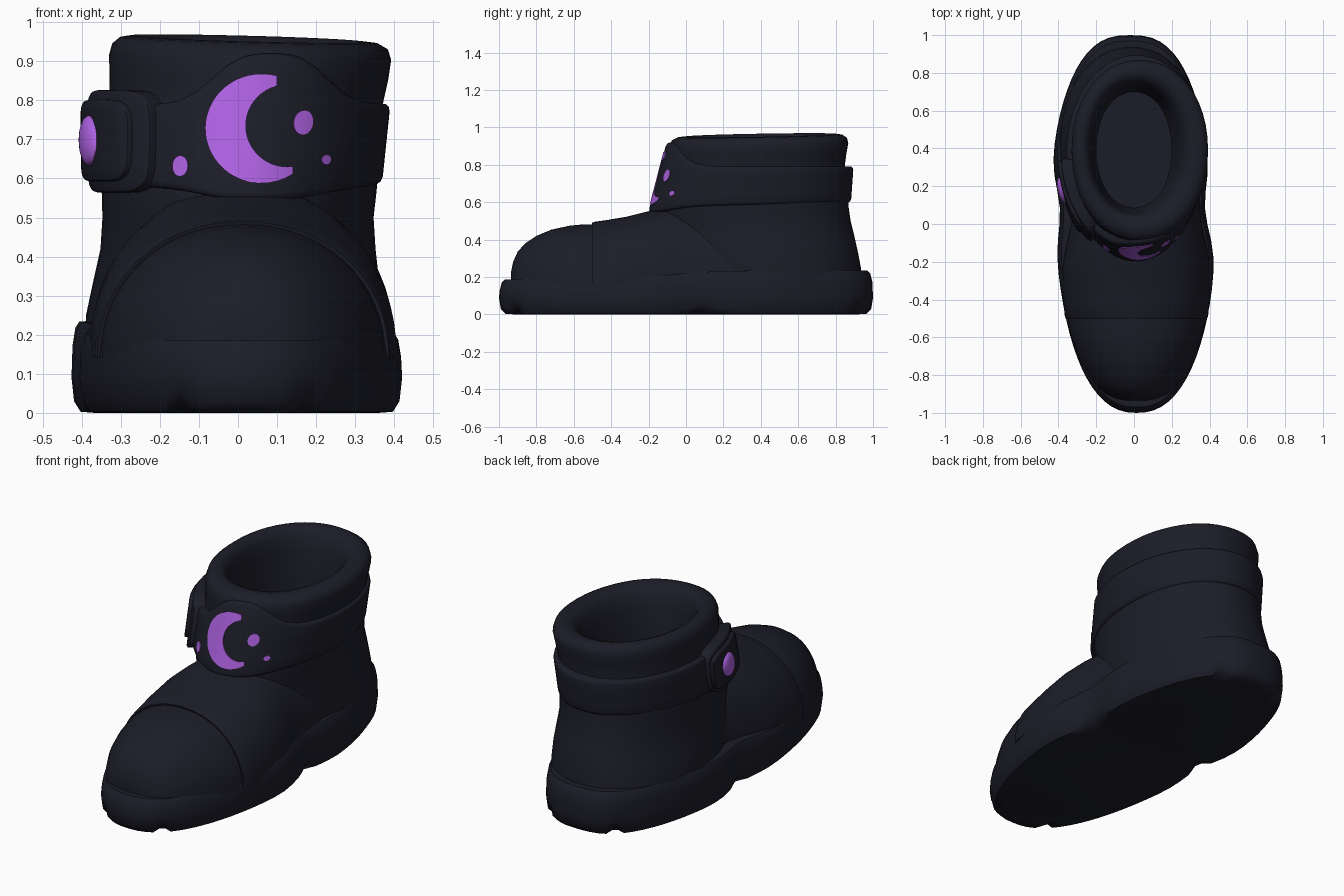
import bpy, bmesh
from math import sin, cos, pi, asin, exp, tanh, radians, copysign

cube = bpy.data.objects.get("Cube")
if cube:
    bpy.data.objects.remove(cube, do_unlink=True)


def material(name, rgb):
    m = bpy.data.materials.new(name)
    m.use_nodes = True
    m.diffuse_color = (*rgb, 1)
    m.node_tree.nodes["Principled BSDF"].inputs["Base Color"].default_value = (*rgb, 1)
    return m


LEATHER = material("dark_leather", (0.0115, 0.012, 0.021))
PURPLE = material("purple", (0.42, 0.12, 0.75))


def loft(name, rings, mat, cyclic=False, angle=45):
    """Skin a list of closed rings; end rings are capped unless cyclic."""
    bm = bmesh.new()
    loops = [[bm.verts.new(p) for p in ring] for ring in rings]
    pairs = list(zip(loops, loops[1:]))
    if cyclic:
        pairs.append((loops[-1], loops[0]))
    for a, b in pairs:
        for i in range(len(a)):
            j = (i + 1) % len(a)
            bm.faces.new((a[i], a[j], b[j], b[i]))
    if not cyclic:
        bm.faces.new(loops[0])
        bm.faces.new(loops[-1])
    bmesh.ops.recalc_face_normals(bm, faces=bm.faces)
    mesh = bpy.data.meshes.new(name)
    bm.to_mesh(mesh)
    bm.free()
    mesh.materials.append(mat)
    ob = bpy.data.objects.new(name, mesh)
    bpy.context.collection.objects.link(ob)
    bpy.ops.object.select_all(action='DESELECT')
    ob.select_set(True)
    bpy.context.view_layer.objects.active = ob
    bpy.ops.object.shade_smooth_by_angle(angle=radians(angle))
    return ob


def spow(v, p):
    return copysign(abs(v) ** p, v)


def angles(n):
    return [2 * pi * i / n for i in range(n)]


# Sole: waisted outline with small tread notches along the lower edge
SEG = 72
NOTCHES = {4, 68, 32, 40, 19, 53}


def sole_ring(inset, z, low=False, top=False):
    ring = []
    for i, a in enumerate(angles(SEG)):
        y = -cos(a)
        s = abs(sin(a))
        back = 0.5 + 0.5 * tanh(4 * y)
        w = (0.422 + 0.012 * back) * s ** (0.85 - 0.1 * back)
        w -= 0.045 * exp(-((y - 0.08) / 0.18) ** 2)  * s
        notch = low and i in NOTCHES
        d = inset + (0.02 if notch else 0)
        zz = z + (0.025 if notch else 0)
        if top:
            zz += 0.024 * tanh(4 * (y + 0.1))
        x = copysign(max(w - 0.7 * d * s, 0), sin(a)) if s > 1e-6 else 0
        ring.append((x - 0.003 - 0.017 * tanh(4 * y), y * (1 - d), zz))
    return ring


loft("sole", [sole_ring(0.09, 0), sole_ring(0.035, 0.003, True), sole_ring(0.01, 0.03, True),
              sole_ring(0, 0.09), sole_ring(0.004, 0.15, top=True),
              sole_ring(0.015, 0.195, top=True), sole_ring(0.03, 0.211, top=True),
              sole_ring(0.08, 0.211, top=True)], LEATHER)


# Foot: arched sections (y, half width, height)
def arch(y, w, h, n=2.0, base=0.14):
    pts = []
    for i in range(33):
        t = pi * i / 32
        pts.append((0.013 + w * spow(cos(t), 2 / n), y, base + (h - base) * spow(sin(t), 2 / n)))
    return pts


loft("toe_cap", [arch(*s, 2.1) for s in (
    (-0.935, 0.05, 0.23), (-0.925, 0.11, 0.28), (-0.9, 0.165, 0.335), (-0.86, 0.21, 0.38),
    (-0.8, 0.255, 0.42), (-0.72, 0.3, 0.453), (-0.62, 0.338, 0.475), (-0.54, 0.36, 0.482),
    (-0.46, 0.368, 0.48))], LEATHER)

loft("vamp", [arch(*s) for s in (
    (-0.485, 0.35, 0.465, 2.1), (-0.5, 0.365, 0.482, 2.1), (-0.502, 0.373, 0.49, 2.1),
    (-0.49, 0.379, 0.495, 2.12), (-0.42, 0.386, 0.505, 2.2), (-0.32, 0.393, 0.522, 2.3),
    (-0.2, 0.389, 0.552, 2.35), (-0.1, 0.37, 0.575, 2.3), (0.0, 0.348, 0.58, 2.3),
    (0.1, 0.338, 0.57, 2.4), (0.2, 0.336, 0.55, 2.4), (0.32, 0.336, 0.5, 2.3))], LEATHER)


# Shaft: heel, ankle, rolled collar and lining (z, centre x, half width, front y, back y)
def oval(z, cx, rx, yf, yb, n=2.1):
    cy, ry = (yf + yb) / 2, (yb - yf) / 2
    tilt = max(0, (z - 0.7) / 0.27) * 0.022
    return [(cx + rx * spow(sin(a), 2 / n), cy - ry * spow(cos(a), 2 / n),
             z - tilt * sin(a) * 0.4 - tilt * cos(a) * 0.35) for a in angles(48)]


loft("shaft", [oval(*s) for s in (
    (0.15, -0.013, 0.375, -0.06, 0.94), (0.25, -0.013, 0.376, -0.08, 0.935),
    (0.33, -0.005, 0.367, -0.11, 0.92), (0.42, 0, 0.352, -0.13, 0.90),
    (0.5, 0, 0.347, -0.15, 0.88), (0.57, 0.003, 0.352, -0.16, 0.87),
    (0.7, 0.01, 0.352, -0.12, 0.86), (0.8, 0.022, 0.35, -0.09, 0.85),
    (0.86, 0.028, 0.357, -0.09, 0.858), (0.91, 0.031, 0.361, -0.088, 0.868),
    (0.938, 0.031, 0.353, -0.075, 0.86), (0.954, 0.028, 0.33, -0.045, 0.835),
    (0.958, 0.025, 0.3, -0.01, 0.805), (0.948, 0.02, 0.272, 0.025, 0.775),
    (0.92, 0.015, 0.25, 0.045, 0.75), (0.85, 0.01, 0.232, 0.06, 0.73),
    (0.72, 0.003, 0.215, 0.075, 0.715), (0.6, 0, 0.2, 0.085, 0.7))], LEATHER)


# Strap surface: point at angle a (0 = front) and height z, pushed out by off
def strap_shape(z):
    t = (z - 0.57) / 0.21
    return 0.005 + 0.01 * t, 0.362 + 0.012 * t, -0.2 + 0.26 * (z - 0.55), 0.88 + 0.015 * t


def wrap(a, z, off=0.0):
    cx, rx, yf, yb = strap_shape(z)
    return (cx + (rx + off) * sin(a), (yf + yb) / 2 - ((yb - yf) / 2 + off) * cos(a), z)


def flare(a, width):
    x = 0.38 * sin(a)
    return exp(-(abs(x - 0.065) / width) ** 3) if cos(a) > 0 else 0


def strap_section(a):
    z0 = 0.575 - 0.03 * flare(a, 0.2) + 0.0125 * (1 - cos(a))
    z1 = 0.79 + 0.13 * flare(a, 0.175)
    edge = [(0, -0.06), (0, -0.012), (0.006, -0.004), (0.018, 0)]
    pts = [(z0 + d, o) for d, o in edge]
    pts += [(z0 + (z1 - z0) * k, 0) for k in (0.3, 0.5, 0.7)]
    pts += [(z1 - d, o) for d, o in reversed(edge)]
    return [wrap(a, z, o) for z, o in pts]


loft("strap", [strap_section(a) for a in angles(96)], LEATHER, cyclic=True)


# Pads that follow the strap: profile holds (scale, offset) pairs
def pad(name, a0, z0, half_a, half_z, profile, mat, n=2.0, seg=40):
    loft(name, [[wrap(a0 + half_a * s * spow(cos(t), 2 / n),
                      z0 + half_z * s * spow(sin(t), 2 / n), o) for t in angles(seg)]
                for s, o in profile], mat)


def plate(low, high):
    return [(1, low), (1, high - 0.012), (0.985, high - 0.004), (0.94, high),
            (0.7, high), (0.4, high), (0.1, high)]


pad("buckle_base", radians(-62), 0.695, 0.44, 0.132, plate(-0.05, 0.028), LEATHER, 4.5)
pad("buckle_plate", radians(-66), 0.697, 0.36, 0.105, plate(0.0, 0.046), LEATHER, 4.5)
pad("buckle_gem", radians(-71), 0.697, 0.125, 0.064,
    [(1, 0.03), (1, 0.048), (0.9, 0.056), (0.65, 0.063), (0.35, 0.067), (0.08, 0.068)], PURPLE)


# Painted crescent and spots on the front of the strap
def angle_at(x, z):
    cx, rx = strap_shape(z)[:2]
    return asin((x - cx) / rx)


def crescent_section(t):
    outer, inner = radians(74 + 230 * t), radians(104 + 174 * t)
    ox, oz = 0.06 + 0.143 * cos(outer), 0.728 + 0.14 * sin(outer)
    ix, iz = 0.125 + 0.105 * cos(inner), 0.735 + 0.105 * sin(inner)
    line = [(ox + (ix - ox) * k / 5, oz + (iz - oz) * k / 5) for k in range(6)]
    face = [wrap(angle_at(x, z), z, 0.004) for x, z in line]
    back = [wrap(angle_at(x, z), z, -0.004) for x, z in reversed(line)]
    return face + back


loft("crescent_mark", [crescent_section(i / 40) for i in range(41)], PURPLE)

for name, x, z, rx, rz in (("spot_right", -0.147, 0.632, 0.02, 0.027),
                           ("spot_left", 0.167, 0.743, 0.025, 0.032),
                           ("spot_small", 0.225, 0.648, 0.012, 0.013)):
    a = angle_at(x, z)
    pad(name, a, z, rx / (0.37 * cos(a)), rz,
        [(1, -0.004), (1, 0.004), (0.5, 0.004), (0.1, 0.004)], PURPLE, seg=20)
